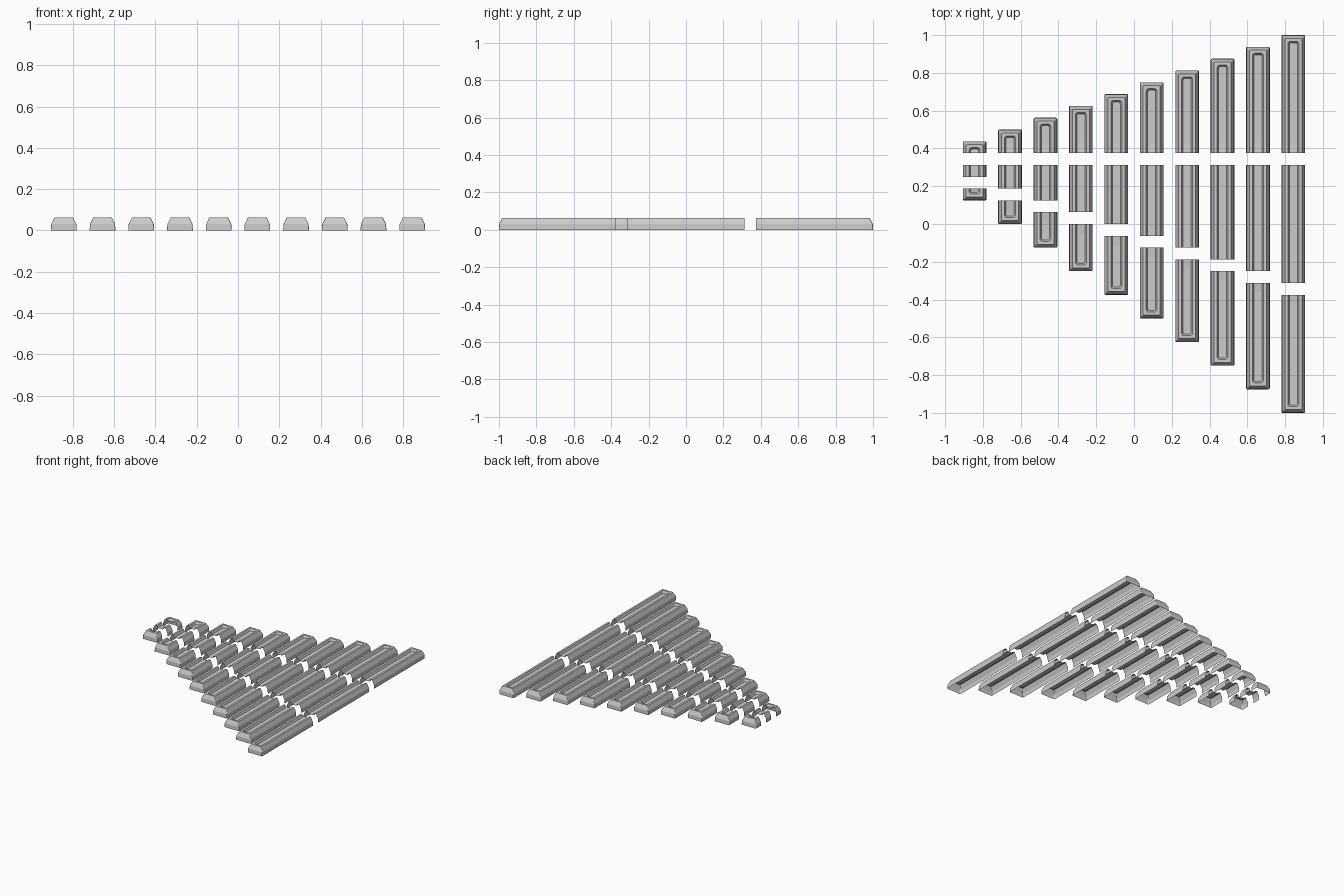
import bpy, bmesh, math

if "Cube" in bpy.data.objects:
    bpy.data.objects.remove(bpy.data.objects["Cube"])

U = 0.0625            # base unit: height, gap and length step
FLOOR = 0.046         # height of the groove floor
# cross-section from the outer foot to the groove floor: half-width, height, corner radius
PROFILE = [
    (0.0625, 0.0, 0.006),
    (0.0610, 0.030, 0.006),
    (0.0450, U, 0.005),
    (0.0290, U, 0.013),
    (0.0210, FLOOR, 0.010),
]


def finish(bm, name, loc):
    """Orient the open shell upwards and make it an object."""
    bmesh.ops.recalc_face_normals(bm, faces=bm.faces[:])
    if sum(f.normal.z * f.calc_area() for f in bm.faces) < 0:
        bmesh.ops.reverse_faces(bm, faces=bm.faces[:])
    mesh = bpy.data.meshes.new(name)
    bm.to_mesh(mesh)
    bm.free()
    obj = bpy.data.objects.new(name, mesh)
    obj.location = loc
    bpy.context.collection.objects.link(obj)


def u_path(w, end, r, n=3):
    """U-shaped outline: open at y = 0, rounded corners at y = end."""
    right = [(w, 0.0)]
    for k in range(n + 1):
        a = math.pi / 2 * k / n
        right.append((w - r + r * math.cos(a), end - r + r * math.sin(a)))
    return right + [(-x, y) for x, y in reversed(right)]


def end_piece(name, x, y, length, direction):
    """Hollow trough, open at one end and closed at the other."""
    bm = bmesh.new()
    rings = []
    for w, z, r in PROFILE:
        end = length - (PROFILE[0][0] - w)
        rings.append([bm.verts.new((px, py * direction, z))
                      for px, py in u_path(w, end, r)])
    for a, b in zip(rings, rings[1:]):
        for k in range(len(a) - 1):
            bm.faces.new((a[k], a[k + 1], b[k + 1], b[k]))
    bm.faces.new(rings[-1])
    finish(bm, name, (x, y, 0))

    # sloped tongue at the open end of the groove
    bm = bmesh.new()
    t = min(0.05, 0.019 if length < 0.1 else 0.05)
    bm.faces.new([bm.verts.new((px, py * direction, FLOOR + 0.004 * (1 - py / t) + 0.0006))
                  for px, py in u_path(0.019, t, 0.012)])
    finish(bm, name + "_tongue", (x, y, 0))


def middle_piece(name, x, y, length):
    """Straight trough section, open at both ends and below."""
    bm = bmesh.new()
    half = [(w, z) for w, z, r in PROFILE]
    section = half + [(-w, z) for w, z in reversed(half)]
    rows = [[bm.verts.new((px, py, z)) for px, z in section] for py in (0, -length)]
    for k in range(len(section) - 1):
        bm.faces.new((rows[0][k], rows[0][k + 1], rows[1][k + 1], rows[1][k]))
    finish(bm, name, (x, y, 0))


# ten columns, each one unit longer per piece than the last
for i in range(10):
    length = U * (i + 1)
    x = (i - 4.5) * 3 * U
    end_piece(f"back_end_{i + 1}", x, 6 * U, length, 1)
    middle_piece(f"middle_section_{i + 1}", x, 5 * U, length)
    end_piece(f"front_end_{i + 1}", x, 4 * U - length, length, -1)
